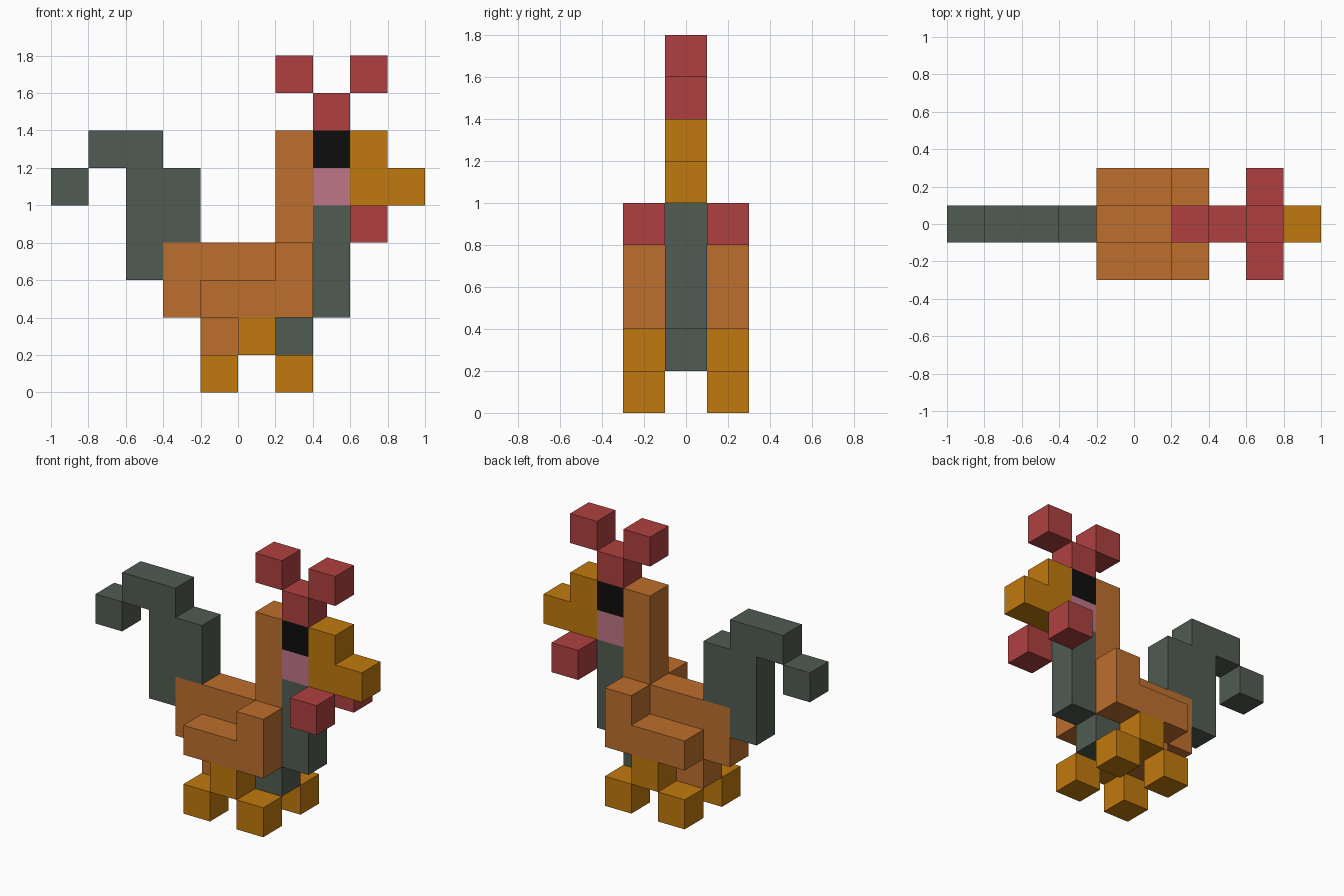
import bpy, bmesh
from mathutils import Vector

if "Cube" in bpy.data.objects:
    bpy.data.objects.remove(bpy.data.objects["Cube"])

U = 0.2  # edge of one block


def material(name, srgb):
    lin = [((c / 255 + 0.055) / 1.055) ** 2.4 if c > 10 else c / 255 / 12.92 for c in srgb]
    m = bpy.data.materials.new(name)
    m.diffuse_color = (*lin, 1)
    m.use_nodes = True
    m.node_tree.nodes["Principled BSDF"].inputs["Base Color"].default_value = m.diffuse_color
    return m


BROWN = material("orange brown", (190, 111, 45))
YELLOW = material("amber", (193, 122, 14))
GREEN = material("dark grey green", (81, 92, 82))
RED = material("comb red", (175, 64, 64))
PINK = material("cheek pink", (190, 118, 135))
BLACK = material("eye black", (13, 13, 13))


def blocks(name, mat, boxes, row=0):
    """Fuse boxes (x0, x1, z0, z1 in blocks) lying in one row of depth into a closed shell."""
    cells = {(x, z) for x0, x1, z0, z1 in boxes for x in range(x0, x1) for z in range(z0, z1)}
    bm = bmesh.new()

    def quad(*pts):
        bm.faces.new([bm.verts.new(Vector(p) * U) for p in pts])

    f, b = row - 0.5, row + 0.5
    for x, z in cells:
        X, Z = x + 1, z + 1
        quad((x, f, z), (X, f, z), (X, f, Z), (x, f, Z))
        quad((X, b, z), (x, b, z), (x, b, Z), (X, b, Z))
        # outer sides only
        if (x - 1, z) not in cells:
            quad((x, b, z), (x, f, z), (x, f, Z), (x, b, Z))
        if (X, z) not in cells:
            quad((X, f, z), (X, b, z), (X, b, Z), (X, f, Z))
        if (x, z - 1) not in cells:
            quad((x, b, z), (X, b, z), (X, f, z), (x, f, z))
        if (x, Z) not in cells:
            quad((x, f, Z), (X, f, Z), (X, b, Z), (x, b, Z))
    bmesh.ops.remove_doubles(bm, verts=bm.verts[:], dist=1e-4)
    bmesh.ops.dissolve_limit(bm, angle_limit=0.01, verts=bm.verts[:], edges=bm.edges[:])
    me = bpy.data.meshes.new(name)
    bm.to_mesh(me)
    bm.free()
    me.materials.append(mat)
    ob = bpy.data.objects.new(name, me)
    bpy.context.collection.objects.link(ob)


# Centre row: tail, body with neck, breast, head
blocks("tail", GREEN, [(-5, -4, 5, 6), (-4, -2, 6, 7), (-3, -2, 3, 7), (-2, -1, 4, 6)])
blocks("body", BROWN, [(-2, 2, 2, 4), (1, 2, 4, 7), (-1, 1, 1, 2)])
blocks("breast", GREEN, [(2, 3, 2, 5)])
blocks("belly", GREEN, [(1, 2, 1, 2)])
blocks("cheek", PINK, [(2, 3, 5, 6)])
blocks("eye", BLACK, [(2, 3, 6, 7)])
blocks("beak", YELLOW, [(3, 4, 5, 7), (4, 5, 5, 6)])
blocks("comb_base", RED, [(2, 3, 7, 8)])
blocks("comb_back", RED, [(1, 2, 8, 9)])
blocks("comb_front", RED, [(3, 4, 8, 9)])

# Outer rows: one set on each side
for side, row in (("right", -1), ("left", 1)):
    blocks("wing_" + side, BROWN, [(-1, 2, 2, 3), (1, 2, 3, 4)], row)
    blocks("leg_" + side, YELLOW, [(0, 1, 1, 2)], row)
    blocks("back_toe_" + side, YELLOW, [(-1, 0, 0, 1)], row)
    blocks("front_toe_" + side, YELLOW, [(1, 2, 0, 1)], row)
    blocks("wattle_" + side, RED, [(3, 4, 4, 5)], row)
